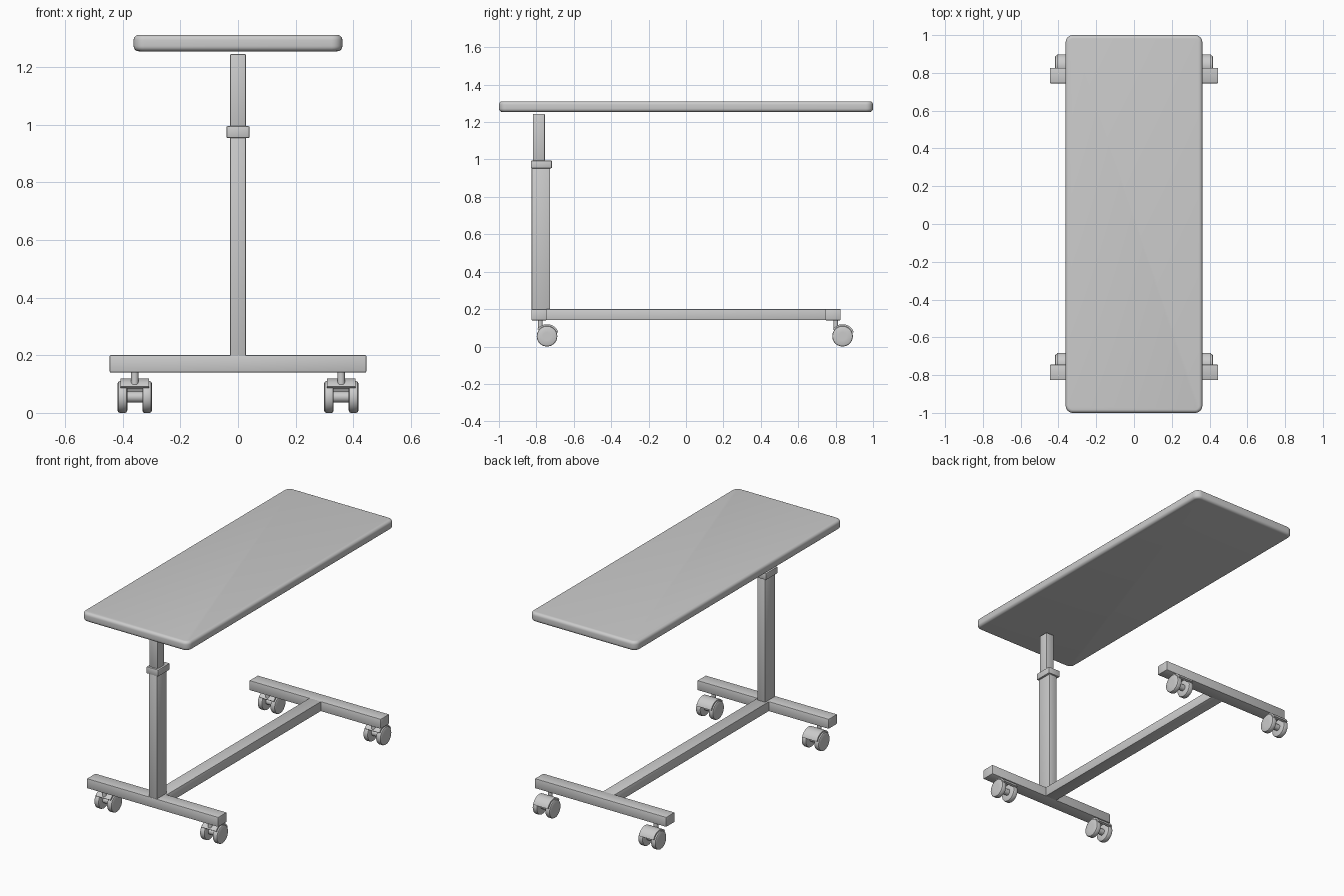
import bpy, bmesh, math
from mathutils import Matrix, Vector

if "Cube" in bpy.data.objects:
    bpy.data.objects.remove(bpy.data.objects["Cube"])


def finish(name, bm, smooth=True):
    bmesh.ops.recalc_face_normals(bm, faces=bm.faces)
    mesh = bpy.data.meshes.new(name)
    bm.to_mesh(mesh)
    bm.free()
    obj = bpy.data.objects.new(name, mesh)
    bpy.context.collection.objects.link(obj)
    if smooth:
        bpy.ops.object.select_all(action='DESELECT')
        obj.select_set(True)
        bpy.context.view_layer.objects.active = obj
        bpy.ops.object.shade_smooth_by_angle(angle=math.radians(35))
    return obj


def box_bm(lo, hi):
    lo, hi = Vector(lo), Vector(hi)
    bm = bmesh.new()
    bmesh.ops.create_cube(bm, size=1, matrix=Matrix.Translation((lo + hi) / 2)
                          @ Matrix.Diagonal((*(hi - lo), 1)))
    return bm


def box(name, lo, hi, bevel=0.004):
    bm = box_bm(lo, hi)
    bmesh.ops.bevel(bm, geom=bm.edges[:], offset=bevel, segments=2, profile=0.5, affect='EDGES')
    return finish(name, bm)


def lathe_x(name, profile, centre, n=40):
    """Revolve (x, radius) points around an axis parallel to x."""
    bm = bmesh.new()
    rings = []
    for x, r in profile:
        rings.append([bm.verts.new((centre[0] + x,
                                    centre[1] + r * math.cos(2 * math.pi * i / n),
                                    centre[2] + r * math.sin(2 * math.pi * i / n)))
                      for i in range(n)])
    for a, b in zip(rings, rings[1:]):
        for i in range(n):
            j = (i + 1) % n
            bm.faces.new((a[i], a[j], b[j], b[i]))
    bm.faces.new(rings[0])
    bm.faces.new(rings[-1])
    return finish(name, bm)


def hood(name, centre, half, r_in, r_out, a0, a1, n=16):
    """Curved cover over the wheels, extruded along x."""
    angles = [math.radians(a0 + (a1 - a0) * i / n) for i in range(n + 1)]
    outline = [(r_out * math.cos(a), r_out * math.sin(a)) for a in angles]
    outline += [(r_in * math.cos(a), r_in * math.sin(a)) for a in reversed(angles)]
    bm = bmesh.new()
    face = bm.faces.new([bm.verts.new((centre[0] - half, centre[1] + y, centre[2] + z))
                         for y, z in outline])
    ext = bmesh.ops.extrude_face_region(bm, geom=[face])
    bmesh.ops.translate(bm, vec=(2 * half, 0, 0),
                        verts=[v for v in ext['geom'] if isinstance(v, bmesh.types.BMVert)])
    return finish(name, bm)


# Table top: rounded corners in plan, then rounded rims
bm = box_bm((-0.362, -1, 1.254), (0.362, 1, 1.311))
upright = [e for e in bm.edges if abs(e.verts[0].co.z - e.verts[1].co.z) > 0.01]
bmesh.ops.bevel(bm, geom=upright, offset=0.038, segments=6, profile=0.5, affect='EDGES')
rims = [e for e in bm.edges if abs(e.verts[0].co.z - e.verts[1].co.z) < 1e-5]
bmesh.ops.bevel(bm, geom=rims, offset=0.018, segments=5, profile=0.5, affect='EDGES')
finish("table_top", bm)

# Telescopic column
box("outer_column", (-0.028, -0.825, 0.19), (0.028, -0.727, 0.96))
box("height_collar", (-0.04, -0.829, 0.953), (0.04, -0.717, 0.994))
box("inner_column", (-0.028, -0.818, 0.98), (0.028, -0.755, 1.244))

# H-shaped base
for side, y in (("front", -0.786), ("back", 0.786)):
    box(side + "_crossbar", (-0.445, y - 0.041, 0.14), (0.445, y + 0.041, 0.2))
box("base_beam", (-0.04, -0.75, 0.141), (0.04, 0.75, 0.1995), 0.003)

# Twin-wheel casters, all trailing towards +y
wheel = [(-0.017, 0.022), (-0.017, 0.047), (-0.014, 0.053), (-0.009, 0.055),
         (0.009, 0.055), (0.014, 0.053), (0.017, 0.047), (0.017, 0.022)]
for yname, y in (("front", -0.743), ("back", 0.837)):
    for xname, x in (("left", -0.358), ("right", 0.358)):
        tag = f"caster_{yname}_{xname}"
        c = (x, y, 0.055)
        for s, wname in ((-1, "a"), (1, "b")):
            lathe_x(f"{tag}_wheel_{wname}", wheel, (x + s * 0.043, y, 0.055))
        lathe_x(tag + "_axle", [(-0.03, 0.019), (0.03, 0.019)], c, 24)
        hood(tag + "_hood", c, 0.05, 0.051, 0.064, 20, 145)
        bm = bmesh.new()
        bmesh.ops.create_cone(bm, cap_ends=True, segments=24, radius1=0.013, radius2=0.013,
                              depth=0.047, matrix=Matrix.Translation((x, y - 0.036, 0.1215)))
        finish(tag + "_stem", bm)
